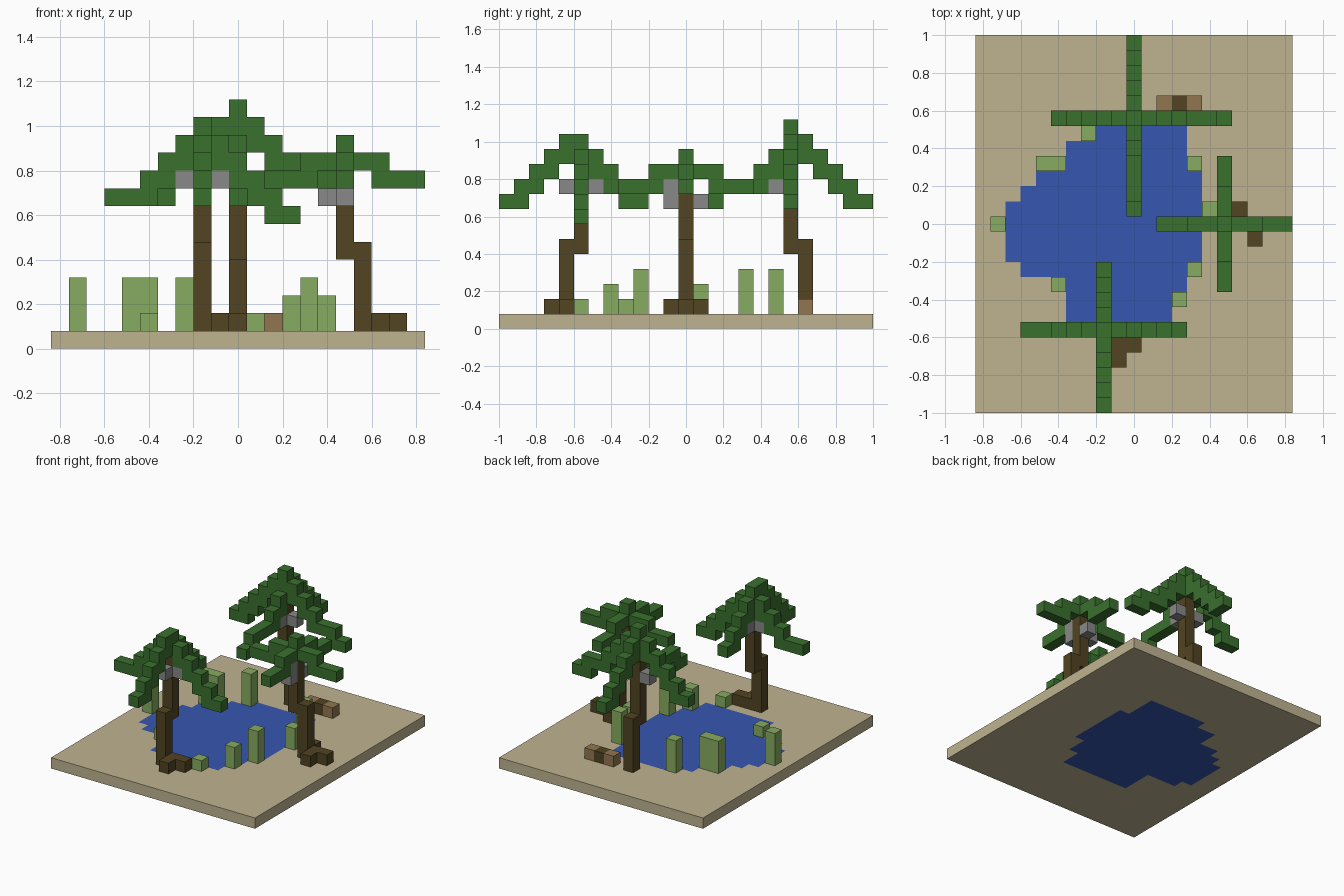
import bpy, bmesh
from mathutils import Vector

cube = bpy.data.objects.get("Cube")
if cube:
    bpy.data.objects.remove(cube, do_unlink=True)

U = 0.08  # block size
DIRS = [(1, 0, 0), (-1, 0, 0), (0, 1, 0), (0, -1, 0), (0, 0, 1), (0, 0, -1)]


def material(name, r, g, b):
    m = bpy.data.materials.new(name)
    m.use_nodes = True
    m.diffuse_color = (r, g, b, 1)
    bsdf = next(n for n in m.node_tree.nodes if n.type == 'BSDF_PRINCIPLED')
    bsdf.inputs["Base Color"].default_value = (r, g, b, 1)
    bsdf.inputs["Roughness"].default_value = 0.9
    return m


SAND = material("sand", 0.52, 0.45, 0.28)
WATER = material("water blue", 0.037, 0.093, 0.434)
LEAF = material("palm green", 0.042, 0.162, 0.027)
REED = material("reed green", 0.242, 0.407, 0.122)
BARK = material("dark bark", 0.084, 0.058, 0.016)
LOG = material("light wood", 0.287, 0.181, 0.08)
NUT = material("nut grey", 0.246, 0.246, 0.246)


def blocks(name, cells, mat, solid=()):
    """Join unit blocks into one mesh, keeping only the outer faces."""
    cells = set(cells)
    filled = cells | set(solid)
    bm = bmesh.new()
    for c in cells:
        centre = Vector((c[0], c[1], c[2] + 0.5))
        for d in DIRS:
            if tuple(a + b for a, b in zip(c, d)) in filled:
                continue
            n = Vector(d)
            u = Vector((d[1], d[2], d[0])) / 2
            v = n.cross(u)
            mid = centre + n / 2
            corners = (mid - u - v, mid + u - v, mid + u + v, mid - u + v)
            bm.faces.new([bm.verts.new(p * U) for p in corners])
    bmesh.ops.remove_doubles(bm, verts=bm.verts, dist=0.001)
    me = bpy.data.meshes.new(name)
    bm.to_mesh(me)
    bm.free()
    me.materials.append(mat)
    ob = bpy.data.objects.new(name, me)
    bpy.context.collection.objects.link(ob)


def column(x, y, low, high):
    return [(x, y, z) for z in range(low, high + 1)]


# Ground slab with the pond set through it: row -> first and last block
pond_rows = {6: (-2, 3), 5: (-4, 3), 4: (-4, 3), 3: (-6, 4), 2: (-7, 4),
             1: (-8, 4), 0: (-8, 4), -1: (-8, 4), -2: (-8, 4),
             -3: (-7, 3), -4: (-4, 3), -5: (-4, 2), -6: (-4, 2)}
pond = {(x, y, 0) for y, (a, b) in pond_rows.items() for x in range(a, b + 1)}
slab = {(x, y, 0) for x in range(-10, 11) for y in range(-12, 13)}
blocks("sand_ground", slab - pond, SAND, pond)
blocks("pond_water", pond, WATER, slab)

# Frond profiles: (lowest, highest) block at each step away from the trunk
STEEP = [(11, 12), (10, 11), (9, 10), (8, 9), (8, 8)]
LONG = [(11, 12), (10, 11), (9, 10), (9, 9), (8, 9), (8, 8)]
LONG_LOW = [(10, 11), (9, 10), (9, 9), (9, 9), (8, 9), (8, 8)]
DROOP = [(10, 11), (9, 10), (8, 9), (7, 8), (7, 7)]
MID = [(10, 11), (9, 10), (8, 9), (8, 8), (8, 8)]
FLAT = [(10, 10), (9, 10), (9, 9), (9, 9)]


def palm(name, x, y, lean, top, crown, fronds, nuts, roots):
    """Leaning trunk, crown with four fronds (+x, -x, +y, -y), nuts and roots."""
    bx, by = x + lean[0], y + lean[1]
    trunk = column(bx, by, 1, 5) + column(x, y, 5, crown - 1)
    blocks(name + "_trunk", trunk + [(bx + r[0], by + r[1], 1) for r in roots], BARK)
    leaves = column(x, y, crown, top)
    for d, profile in zip(DIRS, fronds):
        for i, (lo, hi) in enumerate(profile, 1):
            leaves += column(x + d[0] * i, y + d[1] * i, lo, hi)
    blocks(name + "_fronds", leaves, LEAF)
    blocks(name + "_nuts", [(x + n[0], y + n[1], n[2]) for n in nuts], NUT)


palm("back_palm", 0, 7, (0, 1), 13, 11, (LONG, STEEP, STEEP, LONG_LOW),
     [(1, 0, 9), (-1, 0, 9), (0, -1, 9)], [])
palm("front_palm", -2, -7, (0, -1), 12, 11, (DROOP, MID, MID[:4], STEEP),
     [(1, 0, 9), (-1, 0, 9), (0, 1, 9), (0, -1, 9)], [(1, 0), (2, 0), (1, -1)])
palm("left_palm", 6, 0, (1, 0), 11, 10, (FLAT,) * 4,
     [(-1, 0, 8), (0, 1, 8), (0, -1, 8), (0, -1, 9)],
     [(1, 0), (2, 0), (0, 1), (1, -1)])

# Reeds around the shore: x, y, height
for i, (x, y, h) in enumerate([(-9, 0, 3), (-6, 4, 3), (-5, 4, 3), (-5, -4, 1),
                               (-3, 6, 3), (4, 4, 3), (5, 1, 2), (4, -3, 3),
                               (3, -5, 2), (1, -7, 1)]):
    blocks(f"reed_{i + 1}", column(x, y, 1, h), REED)

# Fallen log behind the pond
blocks("log_ends", [(2, 8, 1), (4, 8, 1)], LOG, [(3, 8, 1)])
blocks("log_middle", [(3, 8, 1)], BARK, [(2, 8, 1), (4, 8, 1)])
